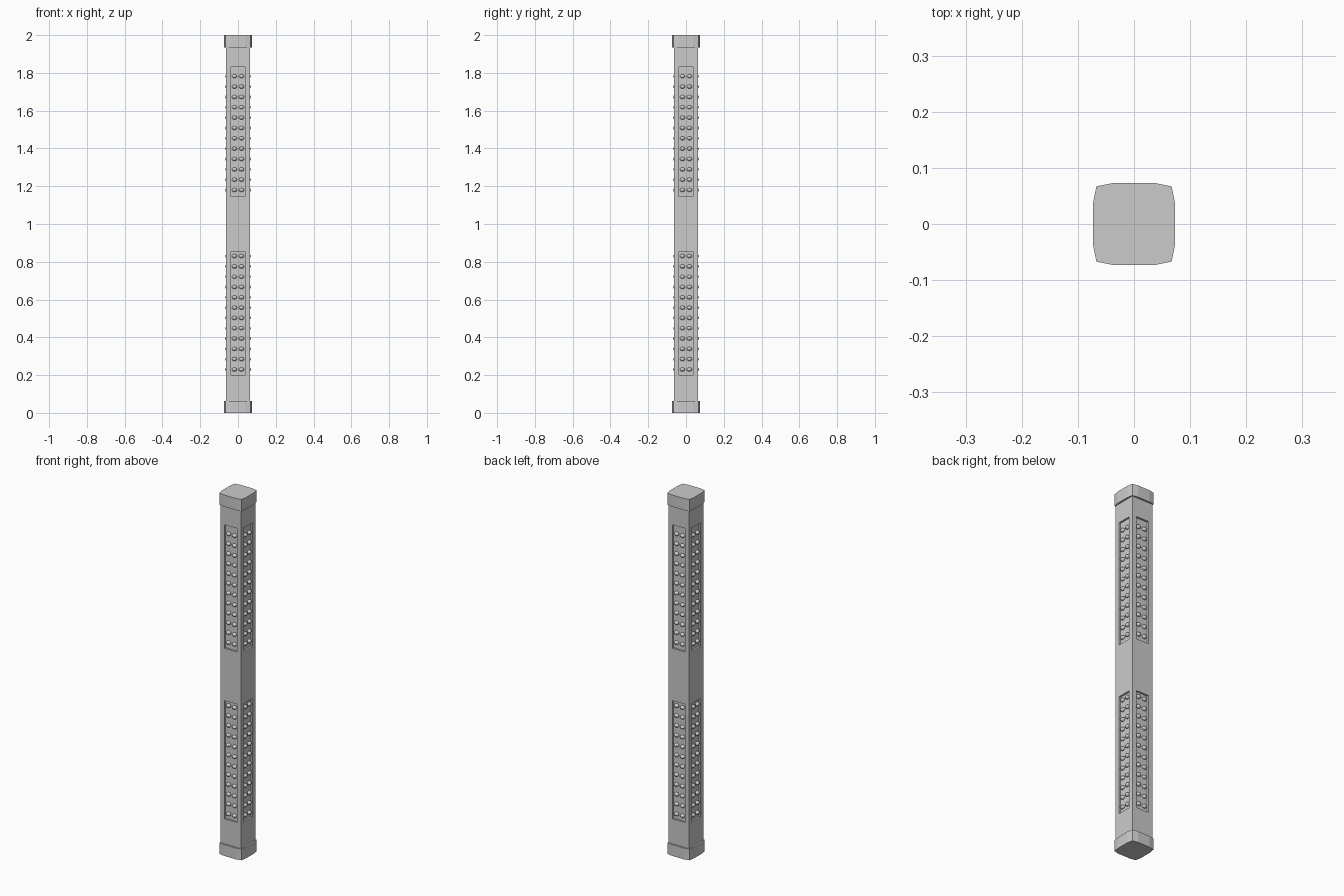
import bpy, bmesh, math
from mathutils import Matrix, Vector

if "Cube" in bpy.data.objects:
    bpy.data.objects.remove(bpy.data.objects["Cube"])

HALF = 0.063       # half width of the shaft
PANEL = 0.038      # half width of a recessed panel
FLOOR = 0.053      # distance of the panel floor from the axis
PANELS = [(0.20, 0.855), (1.145, 1.83)]
STUD_ROWS = [(0.23, 0.83), (1.18, 1.782)]
ROWS = 12
TURNS = [Matrix.Rotation(k * math.pi / 2, 4, 'Z') for k in range(4)]


def finish(bm, name, merge=True):
    if merge:
        bmesh.ops.remove_doubles(bm, verts=bm.verts, dist=1e-5)
        bmesh.ops.recalc_face_normals(bm, faces=bm.faces)
    me = bpy.data.meshes.new(name)
    bm.to_mesh(me)
    bm.free()
    ob = bpy.data.objects.new(name, me)
    bpy.context.collection.objects.link(ob)
    return ob


def quad(bm, turn, pts):
    bm.faces.new([bm.verts.new(turn @ Vector(p)) for p in pts])


# square shaft with two recessed panels on each side
bm = bmesh.new()
xs = [-HALF, -PANEL, PANEL, HALF]
zs = [0.02, *PANELS[0], *PANELS[1], 1.98]
for turn in TURNS:
    for i in range(3):
        for j in range(5):
            x0, x1, z0, z1 = xs[i], xs[i + 1], zs[j], zs[j + 1]
            recessed = i == 1 and j in (1, 3)
            rim = [(x0, z0), (x1, z0), (x1, z1), (x0, z1)]
            y = -FLOOR if recessed else -HALF
            quad(bm, turn, [(x, y, z) for x, z in rim])
            if recessed:
                for a, b in zip(rim, rim[1:] + rim[:1]):
                    quad(bm, turn, [(a[0], -HALF, a[1]), (b[0], -HALF, b[1]),
                                    (b[0], -FLOOR, b[1]), (a[0], -FLOOR, a[1])])
bmesh.ops.remove_doubles(bm, verts=bm.verts, dist=1e-5)
bmesh.ops.holes_fill(bm, edges=[e for e in bm.edges if e.is_boundary], sides=0)
finish(bm, "shaft")


# end caps with slightly bulging sides
def cap(name, z0, z1):
    bm = bmesh.new()
    side = [(-0.067, -0.067), (-0.037, -0.073), (0.037, -0.073)]
    ring = [turn @ Vector((x, y, z0)) for turn in TURNS for x, y in side]
    face = bm.faces.new([bm.verts.new(p) for p in ring])
    ext = bmesh.ops.extrude_face_region(bm, geom=[face], use_keep_orig=True)
    top = [v for v in ext['geom'] if isinstance(v, bmesh.types.BMVert)]
    bmesh.ops.translate(bm, verts=top, vec=(0, 0, z1 - z0))
    finish(bm, name)


cap("bottom_cap", 0.0, 0.062)
cap("top_cap", 1.935, 2.0)

# rounded studs, two columns in every panel
bm = bmesh.new()
for turn in TURNS:
    for low, high in STUD_ROWS:
        for r in range(ROWS):
            z = low + (high - low) * r / (ROWS - 1)
            for x in (-0.0185, 0.0185):
                m = turn @ Matrix.Translation((x, -0.056, z)) @ Matrix.Diagonal((0.0135, 0.012, 0.0105, 1))
                bmesh.ops.create_uvsphere(bm, u_segments=12, v_segments=8, radius=1, matrix=m)
for f in bm.faces:
    f.smooth = True
finish(bm, "studs", merge=False)
